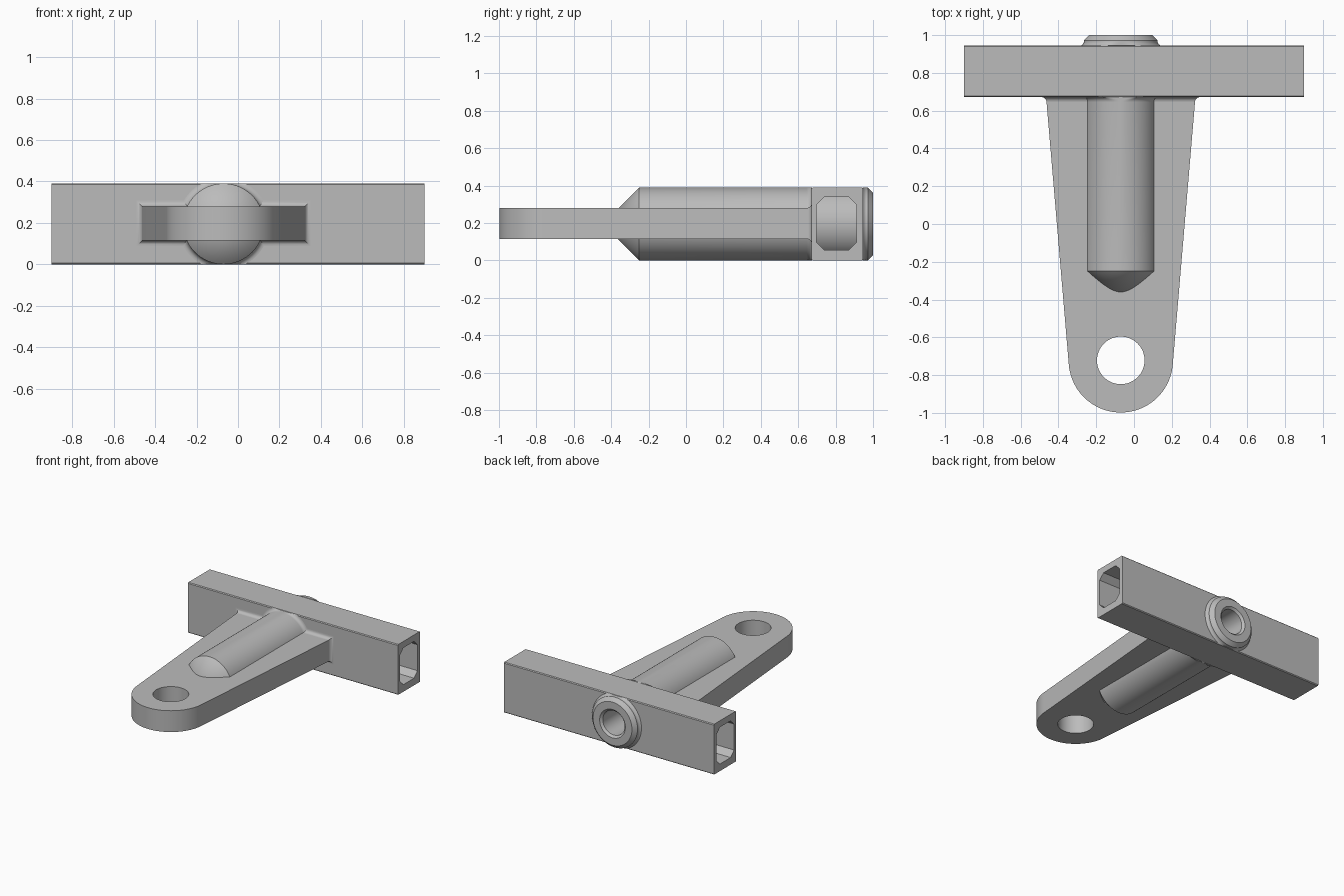
import bpy, bmesh, math
from mathutils import Vector

if "Cube" in bpy.data.objects:
    bpy.data.objects.remove(bpy.data.objects["Cube"])

CX = -0.07              # shared axis of the arm and the rod
H = 0.39                # full height
ZC = H / 2              # mid height

steel = bpy.data.materials.new("plain_grey")
steel.use_nodes = True
grey = (0.5, 0.5, 0.5, 1)
steel.diffuse_color = grey
steel.node_tree.nodes["Principled BSDF"].inputs["Base Color"].default_value = grey


def finish(bm, name):
    bmesh.ops.recalc_face_normals(bm, faces=bm.faces)
    mesh = bpy.data.meshes.new(name)
    bm.to_mesh(mesh)
    bm.free()
    mesh.materials.append(steel)
    ob = bpy.data.objects.new(name, mesh)
    bpy.context.collection.objects.link(ob)
    return ob


def activate(ob):
    bpy.ops.object.select_all(action='DESELECT')
    ob.select_set(True)
    bpy.context.view_layer.objects.active = ob


def loft(name, rings):
    """Skin a list of equal-length closed point rings and cap both ends."""
    bm = bmesh.new()
    loops = [[bm.verts.new(p) for p in ring] for ring in rings]
    n = len(loops[0])
    for a, b in zip(loops, loops[1:]):
        for i in range(n):
            j = (i + 1) % n
            bm.faces.new((a[i], a[j], b[j], b[i]))
    bm.faces.new(loops[0])
    bm.faces.new(loops[-1])
    return finish(bm, name)


def lathe(name, profile, steps=96):
    """Revolve (radius, y) points about the rod axis, kept inside the height."""
    bm = bmesh.new()
    verts = [bm.verts.new((CX + r, y, ZC)) for r, y in profile]
    edges = [bm.edges.new(pair) for pair in zip(verts, verts[1:])]
    bmesh.ops.spin(bm, geom=verts + edges, cent=(CX, 0, ZC), axis=(0, 1, 0),
                   angle=math.tau, steps=steps)
    bmesh.ops.remove_doubles(bm, verts=bm.verts, dist=0.0002)
    for v in bm.verts:
        v.co.z = min(max(v.co.z, 0), H)
    return finish(bm, name)


def cylinder_rings(centre, axis, radius, depth, n=64):
    axis = Vector(axis)
    u = axis.orthogonal().normalized()
    w = axis.cross(u)
    turn = [math.tau * i / n for i in range(n)]
    return [[Vector(centre) + axis * d + (u * math.cos(t) + w * math.sin(t)) * radius
             for t in turn] for d in (-depth, depth)]


def cut(ob, cutter):
    mod = ob.modifiers.new("cut", 'BOOLEAN')
    mod.operation = 'DIFFERENCE'
    mod.solver = 'EXACT'
    mod.object = cutter
    activate(ob)
    bpy.ops.object.modifier_apply(modifier=mod.name)
    bpy.data.objects.remove(cutter)


def bore_cutter():
    return loft("bore_cutter", cylinder_rings((CX, 0.6, ZC), (0, 1, 0), 0.14, 0.5))


def smooth(ob, degrees=30):
    activate(ob)
    bpy.ops.object.shade_smooth_by_angle(angle=math.radians(degrees))


# Cross beam: square tube with chamfered inner corners
def box_ring(x, y0, y1, z0, z1, c):
    return [(x, y0 + c, z0), (x, y1 - c, z0), (x, y1, z0 + c), (x, y1, z1 - c),
            (x, y1 - c, z1), (x, y0 + c, z1), (x, y0, z1 - c), (x, y0, z0 + c)]


beam = loft("cross_beam", [box_ring(x, 0.672, 0.945, 0, H, 0.006) for x in (-0.9, 0.9)])
cut(beam, loft("tube_cutter", [box_ring(x, 0.697, 0.912, 0.055, 0.34, 0.042)
                               for x in (-1, 1)]))
cut(beam, bore_cutter())
smooth(beam, 20)

# Flat tapered arm with a rounded eye end
EYE_Y, EYE_R = -0.722, 0.276
Z0, Z1, ROOT_Y = 0.115, 0.28, 0.645
outline = [(CX + 0.393, ROOT_Y)]
for i in range(49):
    t = math.radians(-5 - 170 * i / 48)
    outline.append((CX + EYE_R * math.cos(t), EYE_Y + EYE_R * math.sin(t)))
outline.append((CX - 0.393, ROOT_Y))
arm = loft("tapered_arm", [[(x, y, z) for x, y in outline] for z in (Z0, Z1)])
cut(arm, loft("eye_cutter", cylinder_rings((CX, EYE_Y, ZC), (0, 0, 1), 0.126, 0.5)))
cut(arm, bore_cutter())
smooth(arm)

# Concave fillet where the arm meets the beam
F = 0.027
rings = []
for i in range(9):
    t = math.pi / 2 * i / 8
    y, g = ROOT_Y + F * math.sin(t), F * (1 - math.cos(t))
    w = 0.393 + g
    rings.append([(CX - w, y, Z0 - g), (CX + w, y, Z0 - g),
                  (CX + w, y, Z1 + g), (CX - w, y, Z1 + g)])
root = loft("arm_root_fillet", rings)
cut(root, bore_cutter())
smooth(root)

# Rod: pointed nose, flared root, rear boss and blind bore in one profile
R = 0.195
profile = [(0, -0.445), (R, -0.25), (R, ROOT_Y)]
for i in range(1, 7):
    t = math.pi / 2 * i / 6
    profile.append((R + F * (1 - math.cos(t)), ROOT_Y + F * math.sin(t)))
profile += [(0.19, 0.68), (0.19, 0.94), (0.21, 0.945), (0.2, 0.952), (R, 0.962),
            (R, 0.972), (0.167, 1.0), (0.11, 1.0), (0.094, 0.984),
            (0.094, 0.15), (0, 0.1)]
rod = lathe("bored_rod", profile)
smooth(rod)
